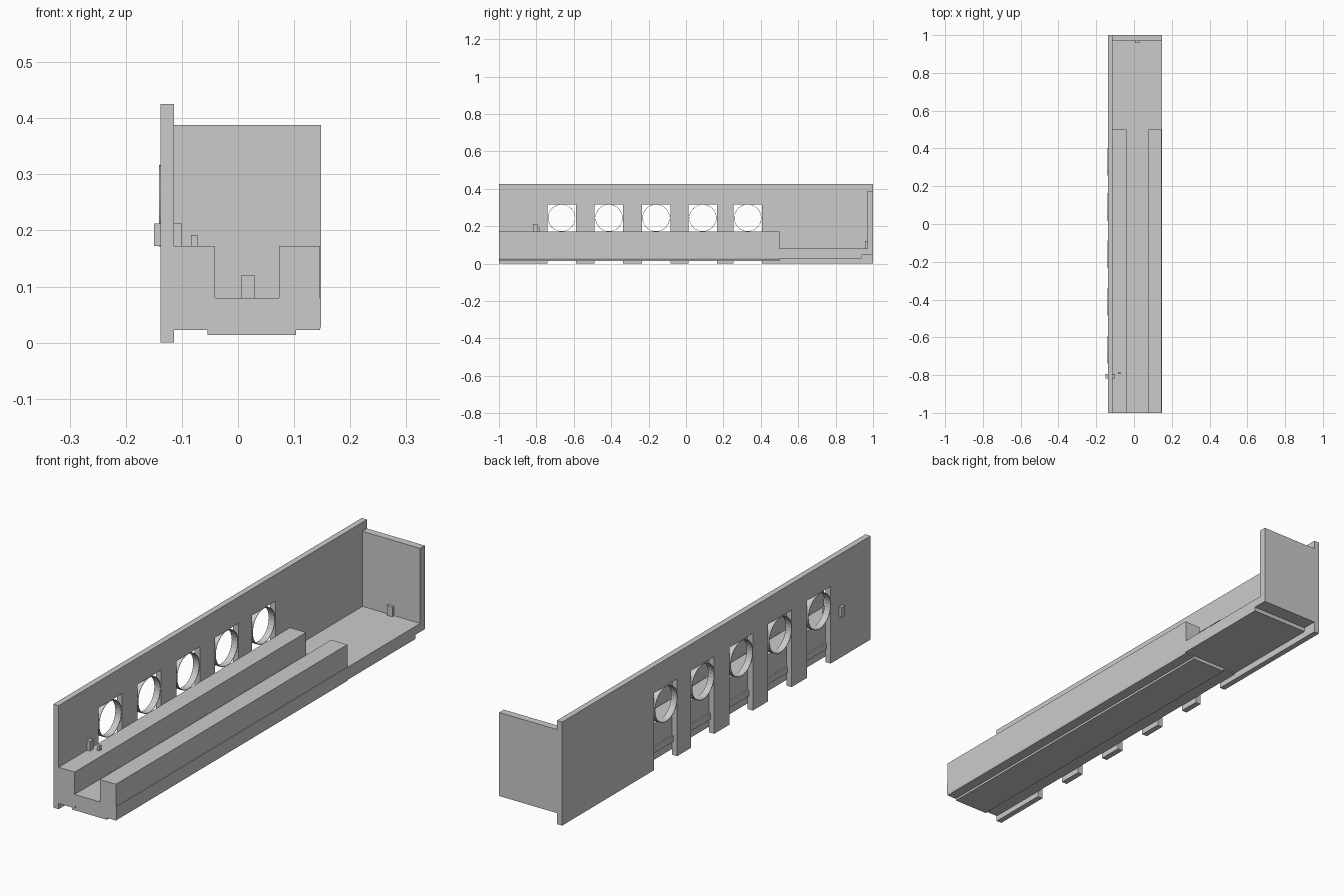
import bpy, bmesh, math
from mathutils import Matrix

if "Cube" in bpy.data.objects:
    bpy.data.objects.remove(bpy.data.objects["Cube"])


def finish(name, bm):
    bmesh.ops.recalc_face_normals(bm, faces=bm.faces)
    mesh = bpy.data.meshes.new(name)
    bm.to_mesh(mesh)
    bm.free()
    ob = bpy.data.objects.new(name, mesh)
    bpy.context.collection.objects.link(ob)
    return ob


def prism(name, profile, axis, lo, hi):
    """Extrude a 2D profile along x (profile = y,z) or y (profile = x,z)."""
    bm = bmesh.new()
    place = (lambda p, t: (t, p[0], p[1])) if axis == 'x' else (lambda p, t: (p[0], t, p[1]))
    a = [bm.verts.new(place(p, lo)) for p in profile]
    b = [bm.verts.new(place(p, hi)) for p in profile]
    bm.faces.new(a)
    bm.faces.new(b[::-1])
    for i in range(len(a)):
        j = (i + 1) % len(a)
        bm.faces.new((a[i], a[j], b[j], b[i]))
    return finish(name, bm)


def box(name, x, y, z):
    return prism(name, [(x[0], z[0]), (x[1], z[0]), (x[1], z[1]), (x[0], z[1])], 'y', *y)


slots = [-0.665, -0.412, -0.16, 0.09, 0.33]
half, slot_top, ring_z = 0.076, 0.317, 0.244

# Long side wall with slots open at the bottom
outline = [(-1, 0)]
for c in slots:
    outline += [(c - half, 0), (c - half, slot_top), (c + half, slot_top), (c + half, 0)]
outline += [(1, 0), (1, 0.425), (-1, 0.425)]
prism("side_wall", outline, 'x', -0.138, -0.114)

# Round rings at the top of each slot
for i, c in enumerate(slots):
    bm = bmesh.new()
    bmesh.ops.create_cone(bm, cap_ends=False, segments=32, radius1=0.073, radius2=0.073,
                          depth=0.027,
                          matrix=Matrix.Translation((-0.1275, c, ring_z)) @ Matrix.Rotation(math.pi / 2, 4, 'Y'))
    ring = finish(f"window_ring_{i + 1}", bm)
    mod = ring.modifiers.new("thickness", 'SOLIDIFY')
    mod.thickness = 0.002
    for p in ring.data.polygons:
        p.use_smooth = False

# Front deck: stepped section with a groove underneath
prism("front_deck", [(-0.114, 0.023), (-0.04, 0.023), (-0.04, 0.034), (0.073, 0.034), (0.073, 0.023),
                     (0.146, 0.023), (0.148, 0.03), (0.148, 0.08), (-0.12, 0.08), (-0.12, 0.055),
                     (-0.114, 0.055)], 'y', -1, 0.5)
# Rear deck: side profile steps up beneath the end wall
prism("rear_deck", [(0.5, 0.028), (0.938, 0.028), (0.938, 0.045), (1, 0.045), (1, 0.08), (0.5, 0.08)],
      'x', -0.114, 0.148)
# Plate under the front deck
box("under_plate", (-0.054, 0.103), (-0.998, 0.5), (0.014, 0.023))
box("under_plate_tongue", (-0.04, 0.073), (-0.998, 0.5), (0.023, 0.034))

# Two raised platforms
box("left_platform", (-0.114, -0.041), (-1, 0.5), (0.08, 0.172))
box("right_platform", (0.073, 0.146), (-1, 0.5), (0.08, 0.172))

# End wall and its small stop
box("end_wall", (-0.114, 0.148), (0.97, 1), (0.08, 0.388))
box("end_stop", (0.005, 0.03), (0.958, 0.97), (0.08, 0.12))

# Lever through the side wall and the small post beside it
box("wall_lever", (-0.15, -0.1), (-0.817, -0.795), (0.172, 0.212))
box("small_post", (-0.084, -0.072), (-0.795, -0.783), (0.172, 0.192))
